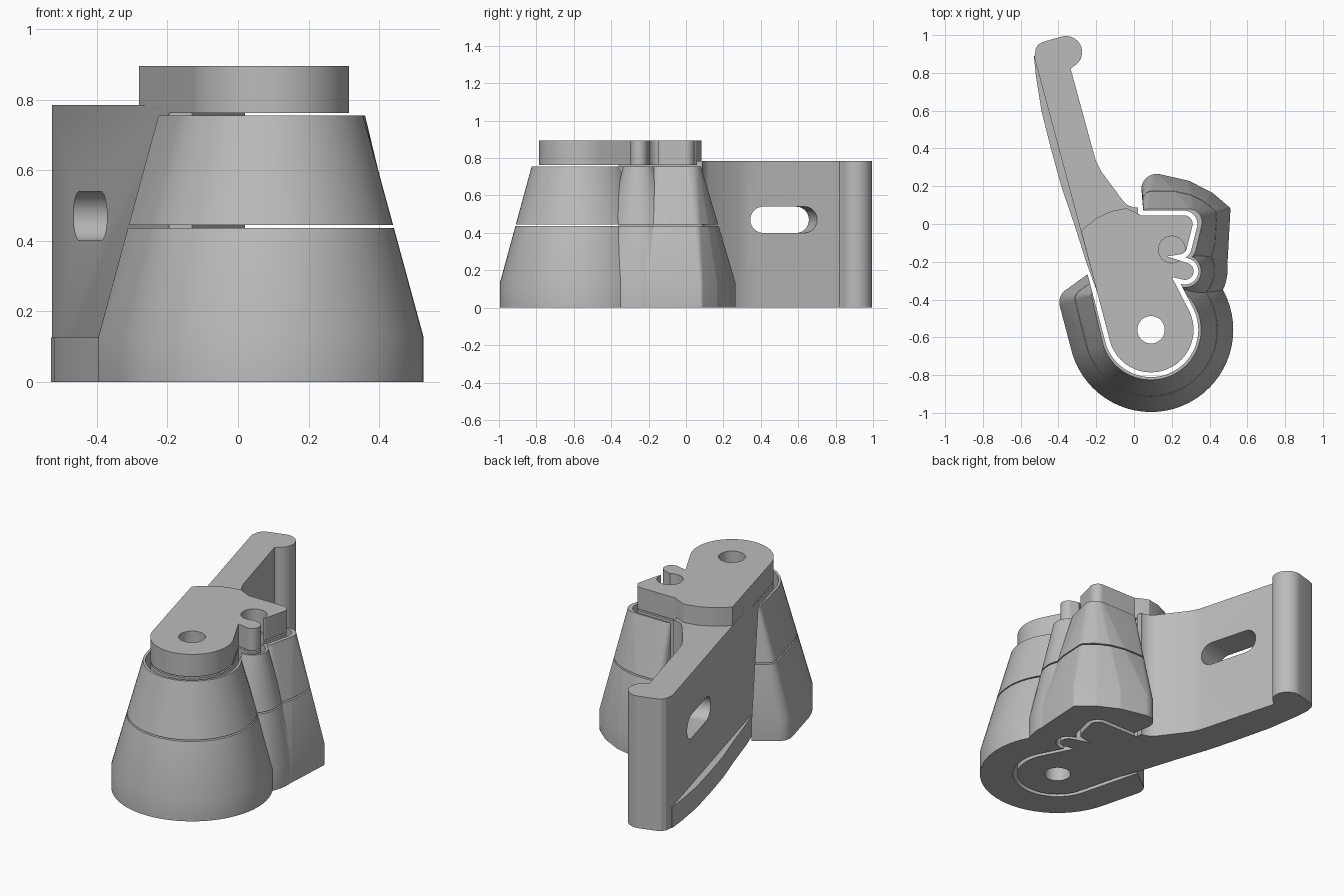
import bpy, bmesh, math
from mathutils import Vector

cube = bpy.data.objects.get("Cube")
if cube:
    bpy.data.objects.remove(cube, do_unlink=True)

grey = bpy.data.materials.new("plain_grey")
grey.use_nodes = True
grey.diffuse_color = (0.5, 0.5, 0.5, 1)
grey.node_tree.nodes["Principled BSDF"].inputs["Base Color"].default_value = (0.5, 0.5, 0.5, 1)


def make(name, bm):
    bmesh.ops.recalc_face_normals(bm, faces=bm.faces)
    mesh = bpy.data.meshes.new(name)
    bm.to_mesh(mesh)
    bm.free()
    mesh.materials.append(grey)
    ob = bpy.data.objects.new(name, mesh)
    bpy.context.collection.objects.link(ob)
    return ob


def hull(name, points):
    bm = bmesh.new()
    for p in points:
        bm.verts.new(p)
    res = bmesh.ops.convex_hull(bm, input=bm.verts)
    loose = [v for v in bm.verts if not v.link_faces]
    bmesh.ops.delete(bm, geom=loose, context="VERTS")
    bmesh.ops.dissolve_limit(bm, angle_limit=0.01, verts=bm.verts, edges=bm.edges)
    return make(name, bm)


def arc(x, y, r, start=0, end=360, n=64):
    return [(x + r * math.cos(math.radians(start + (end - start) * i / n)),
             y + r * math.sin(math.radians(start + (end - start) * i / n))) for i in range(n)]


def ring(discs, z, grow=0):
    # Points of a group of discs at one height
    return [(px, py, z) for x, y, r in discs for px, py in arc(x, y, r + grow + 0.0005)]


def prism(name, discs, low, high, grow=0):
    return hull(name, ring(discs, low, grow) + ring(discs, high, grow))


def draft(name, base, top):
    return hull(name, ring(base, 0) + ring(base, 0.13) + ring(top, 0.755))


def extrude(name, outline, height):
    bm = bmesh.new()
    face = bm.faces.new([bm.verts.new((x, y, 0)) for x, y in outline])
    res = bmesh.ops.extrude_face_region(bm, geom=[face])
    verts = [v for v in res["geom"] if isinstance(v, bmesh.types.BMVert)]
    bmesh.ops.translate(bm, verts=verts, vec=(0, 0, height))
    return make(name, bm)


def combine(ob, others, operation):
    bpy.context.view_layer.objects.active = ob
    for other in others:
        mod = ob.modifiers.new("combine", "BOOLEAN")
        mod.operation = operation
        mod.solver = "EXACT"
        mod.object = other
        bpy.ops.object.modifier_apply(modifier=mod.name)
        bpy.data.objects.remove(other, do_unlink=True)
    return ob


# Core cross-section: big round end with straight flank, corner lobe, side bump
ROUND = (0.09, -0.56, 0.225)
CORE = [
    [ROUND, (-0.28, -0.035, 0), (-0.2, 0.03, 0), (-0.12, 0.068, 0), (-0.04, 0.083, 0), (0.03, 0.05, 0)],
    [(0.265, 0, 0.045), (0.24, -0.12, 0.04), (0.03, 0.045, 0), (0, -0.2, 0)],
    [(0.27, -0.25, 0.045), (0.16, -0.22, 0.05)],
]


def core(name, low, high, grow=0):
    parts = [prism(name, discs, low, high, grow) for discs in CORE]
    return combine(parts[0], parts[1:], "UNION")


# Core slices with bores
slices = [core("core_lower", 0, 0.435), core("core_upper", 0.445, 0.755), core("core_cap", 0.763, 0.895)]
for i, ob in enumerate(slices):
    bores = [prism("bore", [(0.09, -0.56, 0.072)], -1, 2)]
    if i:
        bores.append(prism("bore", [(0.2, -0.135, 0.07)], -1, 2))
    combine(ob, bores, "DIFFERENCE")

# Tapered shell: main horseshoe, back lobe, side bump
shell = draft("shell",
              [(0.09, -0.56, 0.435), (-0.315, -0.415, 0.08), (-0.21, -0.34, 0.01)],
              [(0.09, -0.56, 0.265), (-0.205, -0.375, 0.02), (-0.1, -0.36, 0.01)])
lobe = draft("lobe",
             [(0.12, 0.185, 0.08), (0.28, 0.2, 0.03), (0.4, 0.145, 0.025), (0.49, 0.075, 0.02),
              (0.465, -0.2, 0.03), (0.1, -0.2, 0)],
             [(0.07, 0.06, 0.02), (0.29, 0.01, 0.07), (0.26, -0.12, 0.07), (0.1, -0.2, 0)])
bump = draft("bump", [(0.24, -0.24, 0.255)], [(0.27, -0.25, 0.085)])
combine(shell, [lobe, bump], "UNION")
seam = hull("seam", [(x, y, z) for x in (-2, 2) for y in (-2, 2) for z in (0.436, 0.444)])
combine(shell, [core("cavity", -1, 2, 0.025), seam], "DIFFERENCE")
shell.name = "tapered_shell"

# Lever arm with rounded tip
tip = arc(-0.36, 0.91, 0.085, 105, -70, 32)
arm = extrude("lever_arm", [(-0.195, -0.36), (-0.527, 0.88), (-0.52, 0.93), (-0.505, 0.952), (-0.475, 0.966)]
              + tip + [(-0.335, 0.82), (-0.215, 0.38), (-0.2, 0.33), (-0.175, 0.28), (-0.06, 0.125),
                       (-0.035, 0.1), (0, 0.087), (0.02, 0.088), (0.02, -0.1), (-0.13, -0.36)], 0.785)

# Slot through the arm, square to its flank
axis = Vector((0.966, 0.26, 0))
along = Vector((-0.26, 0.966, 0))
middle = Vector((-0.3, 0.51, 0.47))
slot = hull("slot", [middle + axis * s + along * a + Vector((0, 0, b))
                     for s in (-0.5, 0.5) for c in (-0.115, 0.115) for a, b in arc(c, 0, 0.07)])
combine(arm, [slot], "DIFFERENCE")

# Bowed ledge along the foot of the arm
ledge = extrude("arm_ledge", [(-0.195, -0.36), (-0.25, -0.21), (-0.32, 0.01), (-0.385, 0.2), (-0.44, 0.4),
                              (-0.49, 0.6), (-0.52, 0.79), (-0.53, 0.89), (-0.505, 0.88), (-0.17, -0.36)], 0.125)

# Smooth curves, keep edges sharp
for ob in slices + [shell, arm, ledge]:
    bpy.ops.object.select_all(action="DESELECT")
    ob.select_set(True)
    bpy.context.view_layer.objects.active = ob
    bpy.ops.object.shade_smooth_by_angle(angle=math.radians(25))
